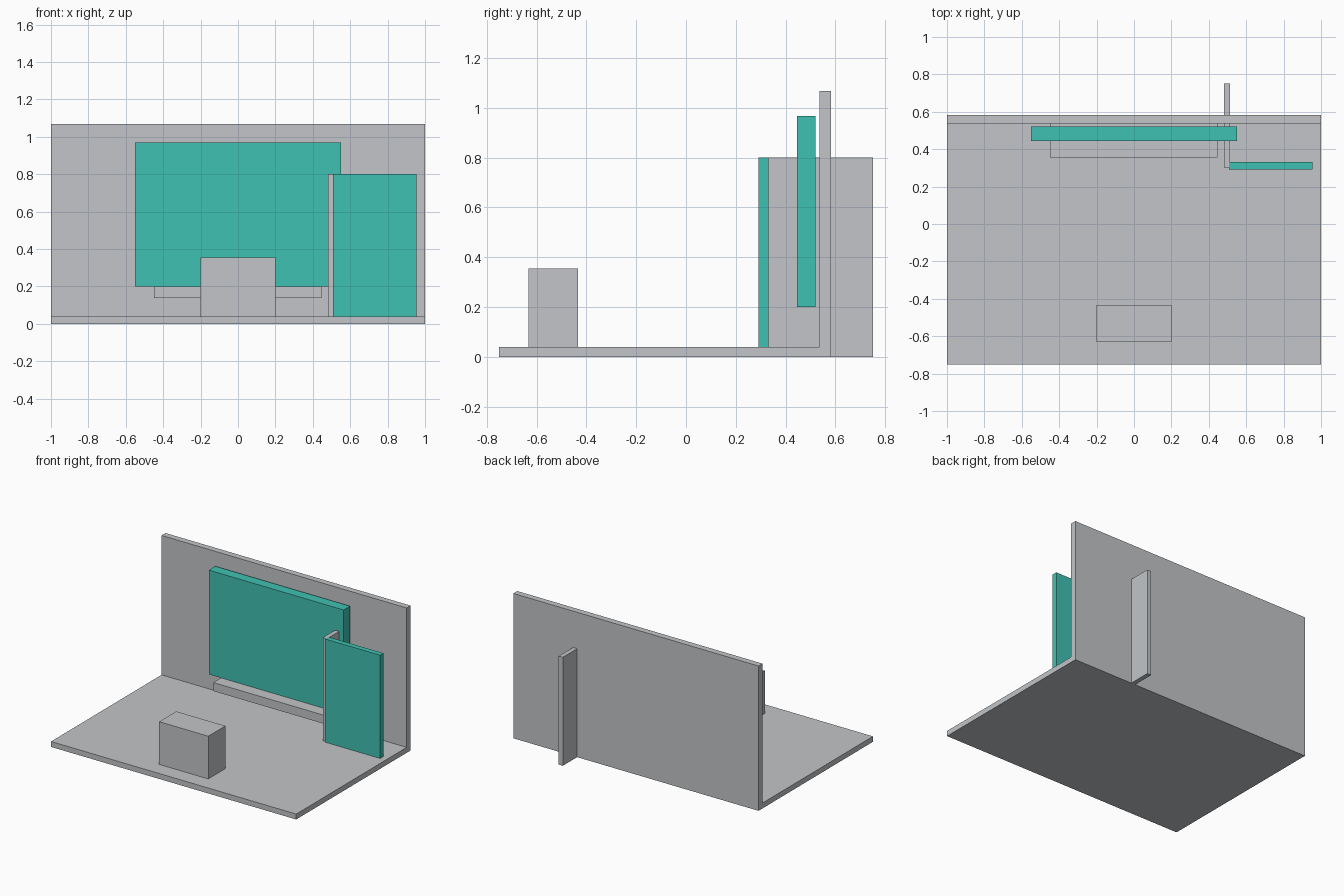
import bpy
import bmesh

if "Cube" in bpy.data.objects:
    bpy.data.objects.remove(bpy.data.objects["Cube"])


def material(name, rgb):
    m = bpy.data.materials.new(name)
    m.diffuse_color = (*rgb, 1.0)
    m.use_nodes = True
    m.node_tree.nodes["Principled BSDF"].inputs["Base Color"].default_value = m.diffuse_color
    return m


GREY = material("light_grey", (0.54, 0.56, 0.58))
TEAL = material("teal", (0.051, 0.533, 0.445))


def add_object(name, bm, mat):
    bmesh.ops.recalc_face_normals(bm, faces=bm.faces[:])
    mesh = bpy.data.meshes.new(name)
    bm.to_mesh(mesh)
    bm.free()
    mesh.materials.append(mat)
    obj = bpy.data.objects.new(name, mesh)
    bpy.context.collection.objects.link(obj)
    return obj


def box(name, x, y, z, mat):
    """Box given by its (min, max) range on each axis."""
    bm = bmesh.new()
    bmesh.ops.create_cube(bm, size=1.0)
    for v in bm.verts:
        for i, (lo, hi) in enumerate((x, y, z)):
            v.co[i] = lo if v.co[i] < 0 else hi
    return add_object(name, bm, mat)


def extrude_along_x(name, profile, x, mat):
    """Extrude a (y, z) outline between two x positions."""
    bm = bmesh.new()
    face = bm.faces.new([bm.verts.new((x[0], py, pz)) for py, pz in profile])
    result = bmesh.ops.extrude_face_region(bm, geom=[face])
    verts = [g for g in result["geom"] if isinstance(g, bmesh.types.BMVert)]
    bmesh.ops.translate(bm, verts=verts, vec=(x[1] - x[0], 0, 0))
    return add_object(name, bm, mat)


# Floor and back wall as one L-shaped shell
extrude_along_x("floor_and_back_wall",
                [(-0.75, 0), (0.583, 0), (0.583, 1.068),
                 (0.537, 1.068), (0.537, 0.04), (-0.75, 0.04)],
                (-1, 1), GREY)

# Large wall panel with the floating shelf under it
box("wall_panel", (-0.55, 0.55), (0.445, 0.52), (0.2, 0.968), TEAL)
box("wall_shelf", (-0.45, 0.447), (0.355, 0.54), (0.137, 0.2), GREY)

# Side partition passing through the wall, and the panel standing at its front
box("side_partition", (0.48, 0.513), (0.303, 0.75), (0, 0.8), GREY)
box("side_panel", (0.507, 0.955), (0.292, 0.331), (0.002, 0.801), TEAL)

# Counter block near the front
box("counter", (-0.2, 0.2), (-0.632, -0.433), (0.03, 0.355), GREY)
